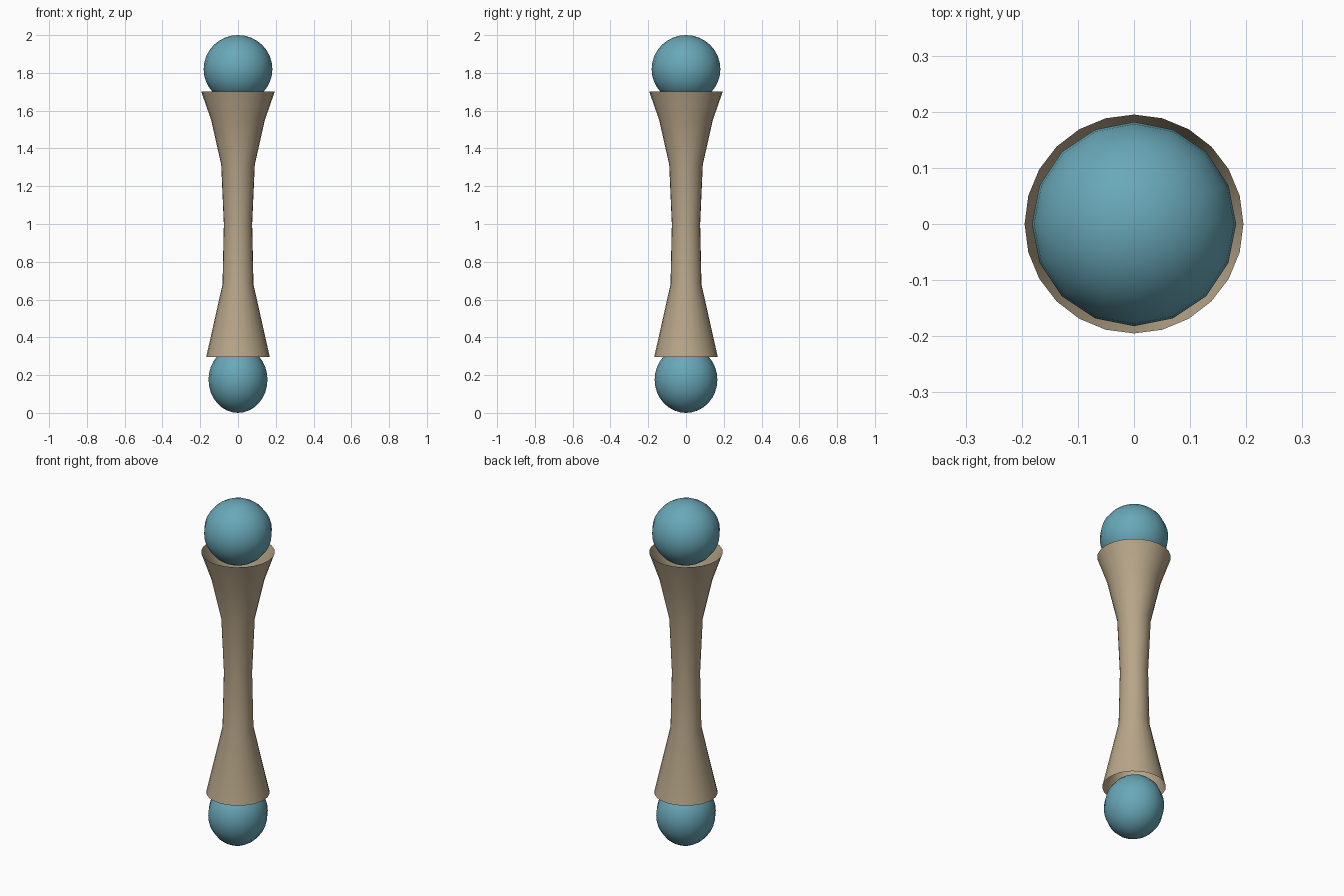
import bpy, bmesh, math

if "Cube" in bpy.data.objects:
    bpy.data.objects.remove(bpy.data.objects["Cube"])


def material(name, rgb):
    m = bpy.data.materials.new(name)
    m.diffuse_color = (*rgb, 1)
    m.use_nodes = True
    m.node_tree.nodes["Principled BSDF"].inputs["Base Color"].default_value = m.diffuse_color
    return m


def finish(name, bm, mat):
    bmesh.ops.recalc_face_normals(bm, faces=bm.faces[:])
    for f in bm.faces:
        f.smooth = True
    me = bpy.data.meshes.new(name)
    bm.to_mesh(me)
    bm.free()
    me.materials.append(mat)
    ob = bpy.data.objects.new(name, me)
    bpy.context.collection.objects.link(ob)
    return ob


def ball(name, z, radii, mat):
    bm = bmesh.new()
    bmesh.ops.create_uvsphere(bm, u_segments=16, v_segments=16, radius=1)
    bmesh.ops.scale(bm, vec=radii, verts=bm.verts)
    ob = finish(name, bm, mat)
    ob.location.z = z
    return ob


def open_tube(name, profile, sides, mat):
    bm = bmesh.new()
    rings = []
    for r, z in profile:
        rings.append([bm.verts.new((r * math.cos(math.tau * i / sides),
                                    r * math.sin(math.tau * i / sides), z))
                      for i in range(sides)])
    for a, b in zip(rings, rings[1:]):
        for i in range(sides):
            j = (i + 1) % sides
            bm.faces.new((a[i], a[j], b[j], b[i]))
    return finish(name, bm, mat)


tan = material("tan", (0.48, 0.38, 0.25))
blue = material("blue", (0.14, 0.39, 0.48))

# Flared shaft, open at both ends
open_tube("shaft", [(0.168, 0.297), (0.082, 0.68), (0.075, 1.0),
                    (0.089, 1.315), (0.142, 1.55), (0.195, 1.702)], 24, tan)

# Joint balls seated in the flared ends
ball("upper_joint", 1.82, (0.182, 0.182, 0.18), blue)
ball("lower_joint", 0.176, (0.156, 0.166, 0.176), blue)
